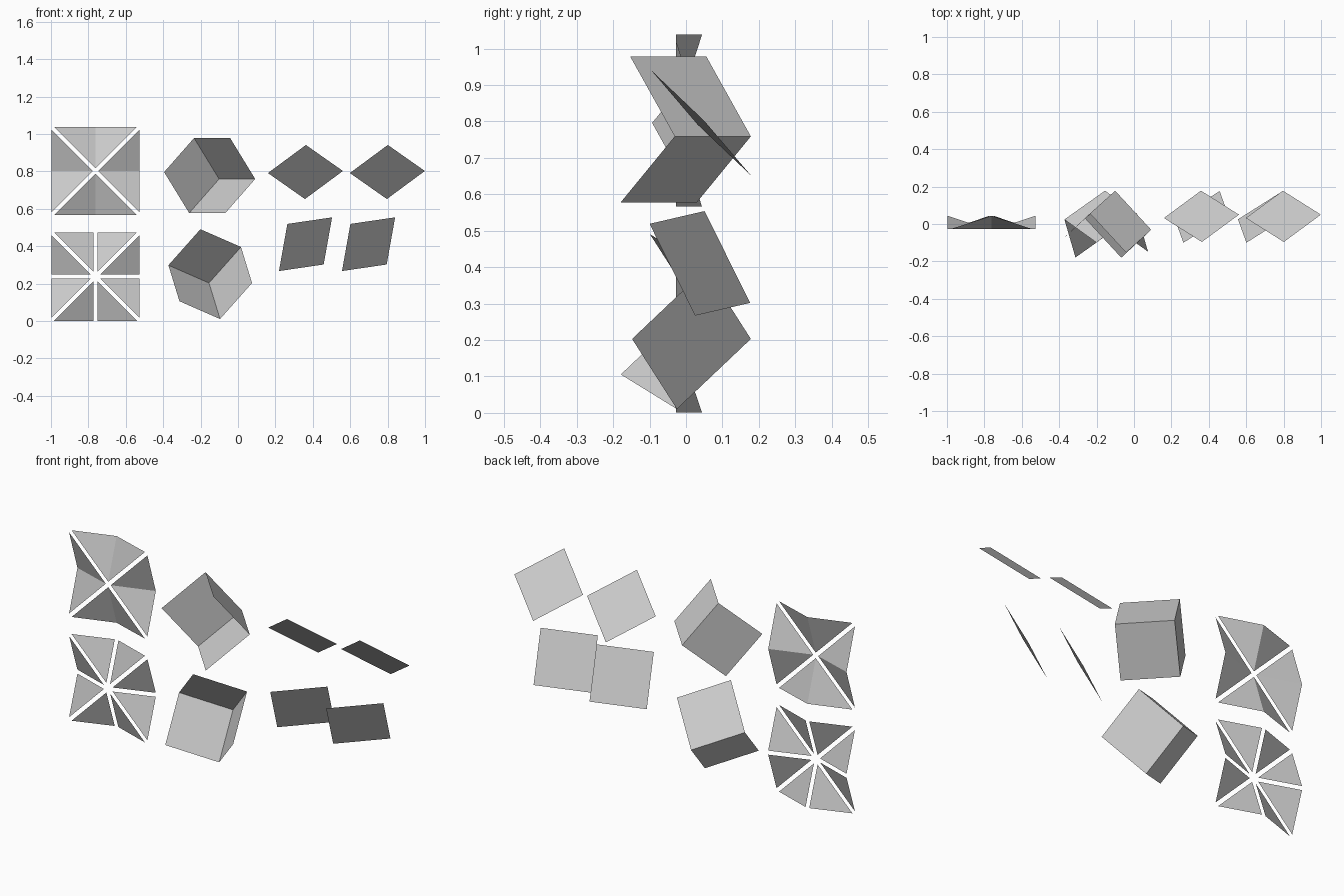
import bpy
from mathutils import Vector, Matrix

if "Cube" in bpy.data.objects:
    bpy.data.objects.remove(bpy.data.objects["Cube"])

D, HALF, TIP = 0.236, 0.221, 0.015   # panel half size, flap half width, flap tip offset
Y_FRONT, Y_BACK = -0.028, 0.044      # depth of the corners and of the folds


def add_mesh(name, verts, faces):
    mesh = bpy.data.meshes.new(name)
    mesh.from_pydata([tuple(v) for v in verts], [], faces)
    mesh.update()
    obj = bpy.data.objects.new(name, mesh)
    bpy.context.collection.objects.link(obj)
    return obj


def place(points, centre, turn):
    """Spin flap points about the panel centre in quarter turns."""
    rot = Matrix.Rotation(turn * 1.5707963, 3, 'Y')
    return [Vector(centre) + rot @ Vector(p) for p in points]


def open_corner(name, p, a, b, c):
    """Three square faces meeting at the rear corner p."""
    p, a, b, c = map(Vector, (p, a, b, c))
    add_mesh(name, [p, p + a, p + b, p + c, p + a + b, p + b + c, p + a + c],
             [(0, 1, 4, 2), (0, 2, 5, 3), (0, 3, 6, 1)])


def tilted_square(name, corner, u, v):
    p, u, v = map(Vector, (corner, u, v))
    add_mesh(name, [p, p + u, p + u + v, p + v], [(0, 1, 2, 3)])


# Upper panel: four flaps, each folded along its middle
for i in range(4):
    pts = [(-HALF, Y_FRONT, D), (0, Y_BACK, D), (HALF, Y_FRONT, D), (0, Y_FRONT, TIP)]
    add_mesh(f"folded_flap_{i + 1}", place(pts, (-0.762, 0, 0.802), i),
             [(0, 3, 1), (1, 3, 2)])

# Lower panel: eight separate triangles
GAP = 0.011
for i in range(4):
    for side in (-1, 1):
        pts = [(side * HALF, Y_FRONT, D), (side * GAP, Y_BACK, D),
               (side * GAP, Y_FRONT, TIP + GAP)]
        add_mesh(f"triangle_flap_{i + 1}_{'left' if side < 0 else 'right'}",
                 place(pts, (-0.762, 0, 0.237), i),
                 [(0, 2, 1) if side < 0 else (0, 1, 2)])

# Open box corners, hollow side to the front
open_corner("upper_box_corner", (-0.101, 0.178, 0.759),
            (-0.134, -0.122, 0.219), (0.193, -0.209, 0), (-0.160, -0.149, -0.182))
open_corner("lower_box_corner", (-0.155, 0.178, 0.203),
            (-0.217, -0.154, 0.095), (0.171, -0.123, 0.1925), (0.059, -0.203, -0.1925))

# Tilted squares in two rows
for i in range(2):
    tilted_square(f"upper_square_{i + 1}", (0.160 + 0.438 * i, 0.032, 0.791),
                  (0.198, 0.146, -0.139), (0.203, -0.128, 0.150))
    tilted_square(f"lower_square_{i + 1}", (0.219 + 0.337 * i, 0.025, 0.267),
                  (0.239, 0.151, 0.035), (0.045, -0.125, 0.252))
